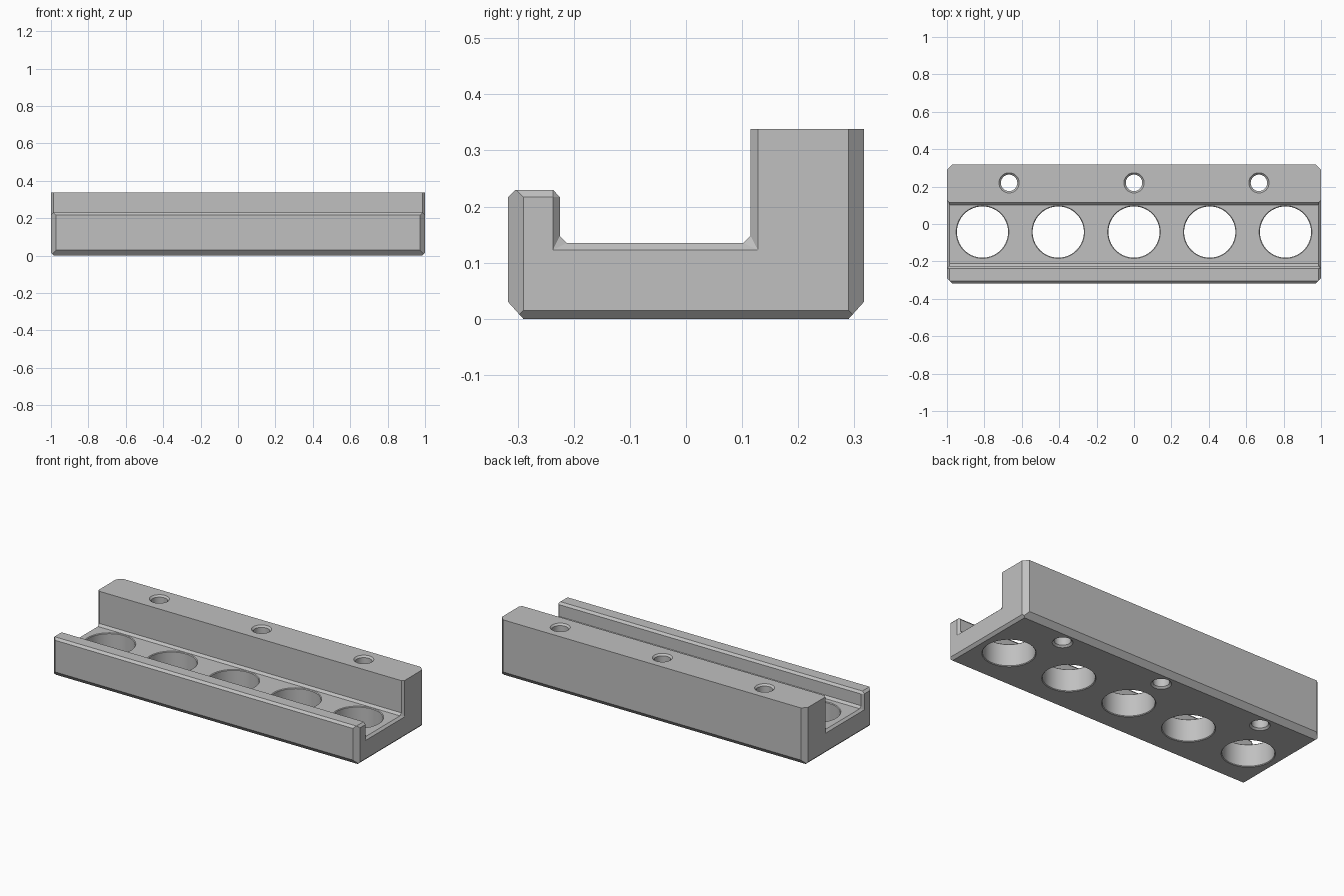
import bpy, bmesh, math
from mathutils import Vector

if "Cube" in bpy.data.objects:
    bpy.data.objects.remove(bpy.data.objects["Cube"])

grey = bpy.data.materials.new("machined_grey")
grey.diffuse_color = (0.53, 0.53, 0.53, 1)
grey.use_nodes = True
grey.node_tree.nodes["Principled BSDF"].inputs["Base Color"].default_value = grey.diffuse_color

# Cross-section (y, z), paired with its chamfered version at the end faces
mid = [(-.29, 0), (.29, 0), (.317, .03), (.317, .338), (.115, .338), (.115, .148),
       (.102, .135), (-.212, .135), (-.225, .148), (-.225, .217), (-.237, .23),
       (-.304, .23), (-.317, .217), (-.317, .03)]
end = list(mid)
end[4] = (.128, .338)
end[5] = end[6] = (.128, .123)
end[7] = end[8] = (-.237, .123)
end[9] = end[10] = (-.237, .217)
end[11] = (-.304, .217)

bm = bmesh.new()
cache = {}


def vert(x, p):
    key = (x, *p)
    if key not in cache:
        cache[key] = bm.verts.new(key)
    return cache[key]


def face(vs):
    vs = list(dict.fromkeys(vs))
    if len(vs) > 2:
        return bm.faces.new(vs)


# Rail body lofted along x
sections = [(-1, end), (-.987, mid), (.987, mid), (1, end)]
n = len(mid)
for (xa, a), (xb, b) in zip(sections, sections[1:]):
    for i in range(n):
        j = (i + 1) % n
        f = face([vert(xa, a[i]), vert(xa, a[j]), vert(xb, b[j]), vert(xb, b[i])])
        if f and i == 11 and a is not b:
            bmesh.ops.triangulate(bm, faces=[f])
for x in (-1, 1):
    face([vert(x, p) for p in end])
bmesh.ops.recalc_face_normals(bm, faces=bm.faces[:])


# Outer chamfers at both ends: front corner, back corner, underside edge
def slice_off(point, normal):
    geom = bm.verts[:] + bm.edges[:] + bm.faces[:]
    bmesh.ops.bisect_plane(bm, geom=geom, plane_co=Vector(point),
                           plane_no=Vector(normal), clear_outer=True, dist=1e-6)
    rim = [e for e in bm.edges if e.is_boundary]
    bmesh.ops.holes_fill(bm, edges=rim, sides=0)


for s in (-1, 1):
    slice_off((s, -.29, 0), (s, -1, 0))
    slice_off((s, .29, 0), (s, 1, 0))
    slice_off((s, 0, .015), (s, 0, -1))
bmesh.ops.recalc_face_normals(bm, faces=bm.faces[:])

mesh = bpy.data.meshes.new("channel_rail")
bm.to_mesh(mesh)
bm.free()
mesh.materials.append(grey)
rail = bpy.data.objects.new("channel_rail", mesh)
bpy.context.collection.objects.link(rail)


# Lathed hole cutters with a 45 degree chamfer at both mouths
def add_hole(cb, x, y, r, c, top, seg=48):
    e = .002
    profile = [(r + c + e, -e), (r, c), (r, top - c), (r + c + e, top + e)]
    rings = [[cb.verts.new((x + rr * math.cos(2 * math.pi * k / seg),
                            y + rr * math.sin(2 * math.pi * k / seg), z))
              for k in range(seg)] for rr, z in profile]
    for lo, hi in zip(rings, rings[1:]):
        for k in range(seg):
            m = (k + 1) % seg
            cb.faces.new((lo[k], lo[m], hi[m], hi[k]))
    cb.faces.new(rings[0][::-1])
    cb.faces.new(rings[-1])


cb = bmesh.new()
for i in range(-2, 3):
    add_hole(cb, i * .405, -.043, .137, .004, .135, 64)   # large floor holes
for i in range(-1, 2):
    add_hole(cb, i * .668, .22, .044, .010, .338)         # screw holes in the wall
cut_mesh = bpy.data.meshes.new("hole_cutters")
cb.to_mesh(cut_mesh)
cb.free()
cut_mesh.materials.append(grey)
cutter = bpy.data.objects.new("hole_cutters", cut_mesh)
bpy.context.collection.objects.link(cutter)
cutter.hide_render = True

mod = rail.modifiers.new("holes", 'BOOLEAN')
mod.operation = 'DIFFERENCE'
mod.solver = 'EXACT'
mod.object = cutter
bpy.context.view_layer.objects.active = rail
rail.select_set(True)
bpy.ops.object.modifier_apply(modifier=mod.name)
bpy.data.objects.remove(cutter)
bpy.ops.object.shade_smooth_by_angle(angle=math.radians(20))
